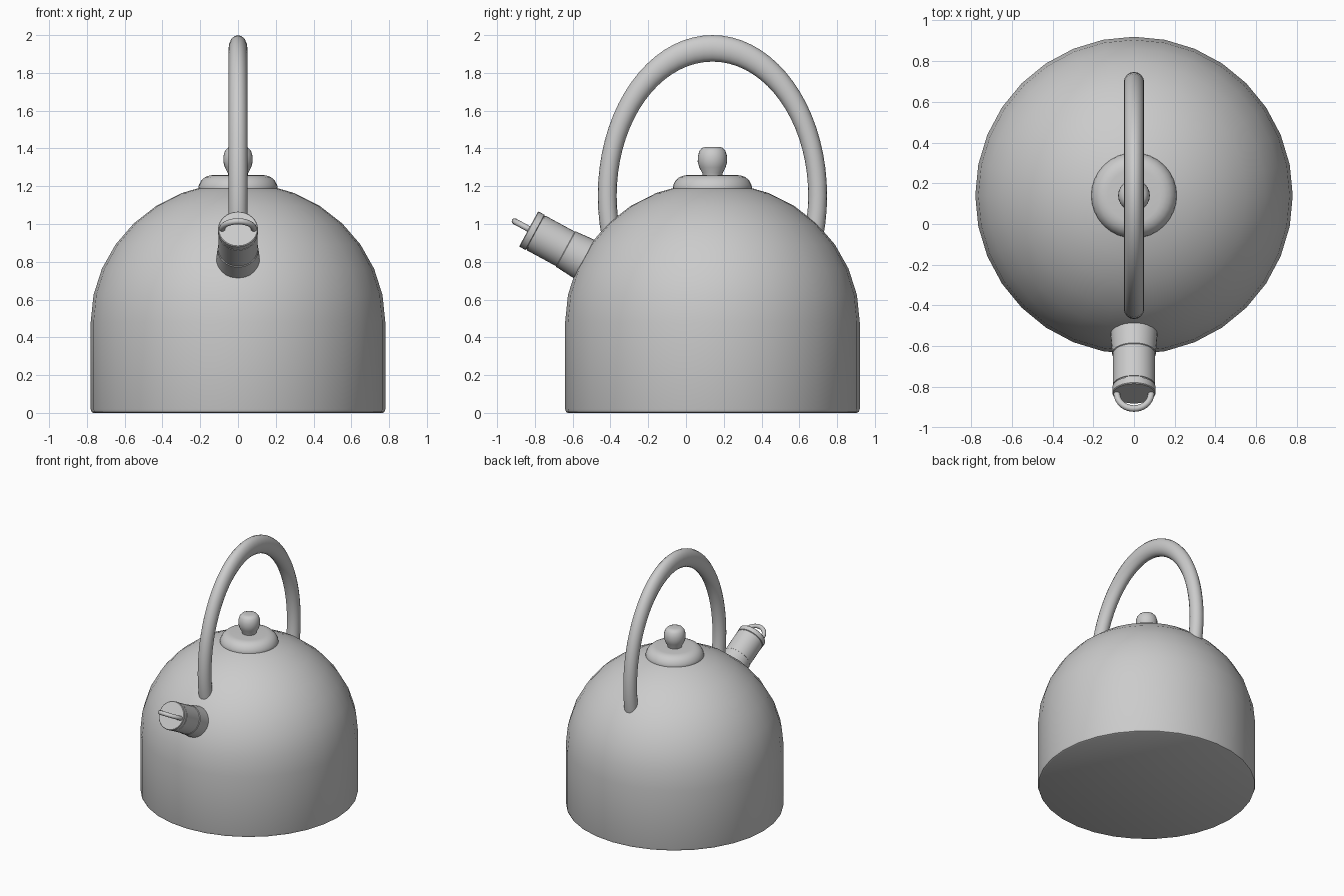
import bpy, math
from math import sin, cos, radians
from mathutils import Matrix, Vector

cube = bpy.data.objects.get("Cube")
if cube:
    bpy.data.objects.remove(cube, do_unlink=True)

grey = bpy.data.materials.new("light grey metal")
grey.use_nodes = True
COLOUR = (0.6, 0.6, 0.6, 1)
grey.diffuse_color = COLOUR
grey.node_tree.nodes["Principled BSDF"].inputs["Base Color"].default_value = COLOUR

CENTRE_Y = 0.14


def make(name, verts, faces, matrix, angle=35):
    mesh = bpy.data.meshes.new(name)
    mesh.from_pydata(verts, [], faces)
    mesh.materials.append(grey)
    ob = bpy.data.objects.new(name, mesh)
    bpy.context.collection.objects.link(ob)
    ob.matrix_world = matrix
    bpy.ops.object.select_all(action='DESELECT')
    ob.select_set(True)
    bpy.context.view_layer.objects.active = ob
    bpy.ops.object.shade_smooth_by_angle(angle=radians(angle))
    return ob


def grid_faces(rows, n, cap=True):
    """Quads between successive rings of n vertices, with end caps."""
    faces = [(r * n + i, r * n + (i + 1) % n, (r + 1) * n + (i + 1) % n, (r + 1) * n + i)
             for r in range(rows - 1) for i in range(n)]
    if cap:
        faces += [tuple(reversed(range(n))), tuple(range((rows - 1) * n, rows * n))]
    return faces


def lathe(name, profile, matrix, n=32, angle=35):
    """Spin (radius, height) points, listed bottom to top, around local z."""
    verts = [(r * cos(math.tau * i / n), r * sin(math.tau * i / n), z)
             for r, z in profile for i in range(n)]
    return make(name, verts, grid_faces(len(profile), n), matrix, angle)


def arc_tube(name, major, minor, start, end, steps, matrix, n=16):
    """Part of a torus lying in the local xz plane."""
    verts = []
    for k in range(steps + 1):
        a = radians(end + (start - end) * k / steps)
        for i in range(n):
            b = math.tau * i / n
            r = major + minor * cos(b)
            verts.append((r * cos(a), minor * sin(b), r * sin(a)))
    faces = [tuple(reversed(f)) for f in grid_faces(steps + 1, n)]
    return make(name, verts, faces, matrix, 50)


upright = Matrix.Translation((0, CENTRE_Y, 0))

# Body: straight wall with a squashed dome on top
dome = [(0.78 * cos(radians(a)), 0.48 + 0.74 * sin(radians(a)))
        for a in (0, 11.25, 22.5, 33.75, 45, 56.25, 67.5, 78.75, 88)]
lathe("body", [(0.765, 0), (0.775, 0.005), (0.78, 0.02)] + dome, upright, angle=40)

# Lid and its knob
lathe("lid", [(0.205, 1.16), (0.21, 1.19), (0.207, 1.207), (0.195, 1.23), (0.175, 1.248),
              (0.15, 1.257), (0.13, 1.259), (0.05, 1.259)], upright, angle=50)
lathe("lid_knob", [(0.05, 1.25), (0.054, 1.27), (0.07, 1.3), (0.078, 1.33), (0.077, 1.36),
                   (0.069, 1.387), (0.055, 1.403), (0.035, 1.408), (0.01, 1.408)],
      upright, n=24, angle=60)

# Handle: tall hoop running front to back, ends sunk in the body
hoop = (Matrix.Translation((0, CENTRE_Y, 1.15)) @ Matrix.Diagonal((1, 1, 1.4, 1))
        @ Matrix.Rotation(radians(90), 4, 'Z'))
arc_tube("handle", 0.557, 0.05, -25, 205, 46, hoop)

# Spout: local z points out of the tip, tilted up from the front
tilt = radians(28.5)
spout_axis = Vector((0, -cos(tilt), sin(tilt)))
tip = (Matrix.Translation((0, -0.833, 0.974))
       @ Matrix.Rotation(radians(90) - tilt, 4, 'X'))
lathe("spout", [(0.118, -0.42), (0.114, -0.31), (0.108, -0.24), (0.108, -0.225),
                (0.104, -0.222), (0.104, -0.045)], tip, angle=30)
lathe("spout_cap", [(0.1, -0.06), (0.1, -0.04), (0.106, -0.037), (0.106, -0.004),
                    (0.102, 0)], tip, angle=30)

# Small whistle loop standing on the tip
arc_tube("whistle_loop", 0.084, 0.016, -8, 188, 20, tip, n=12)
